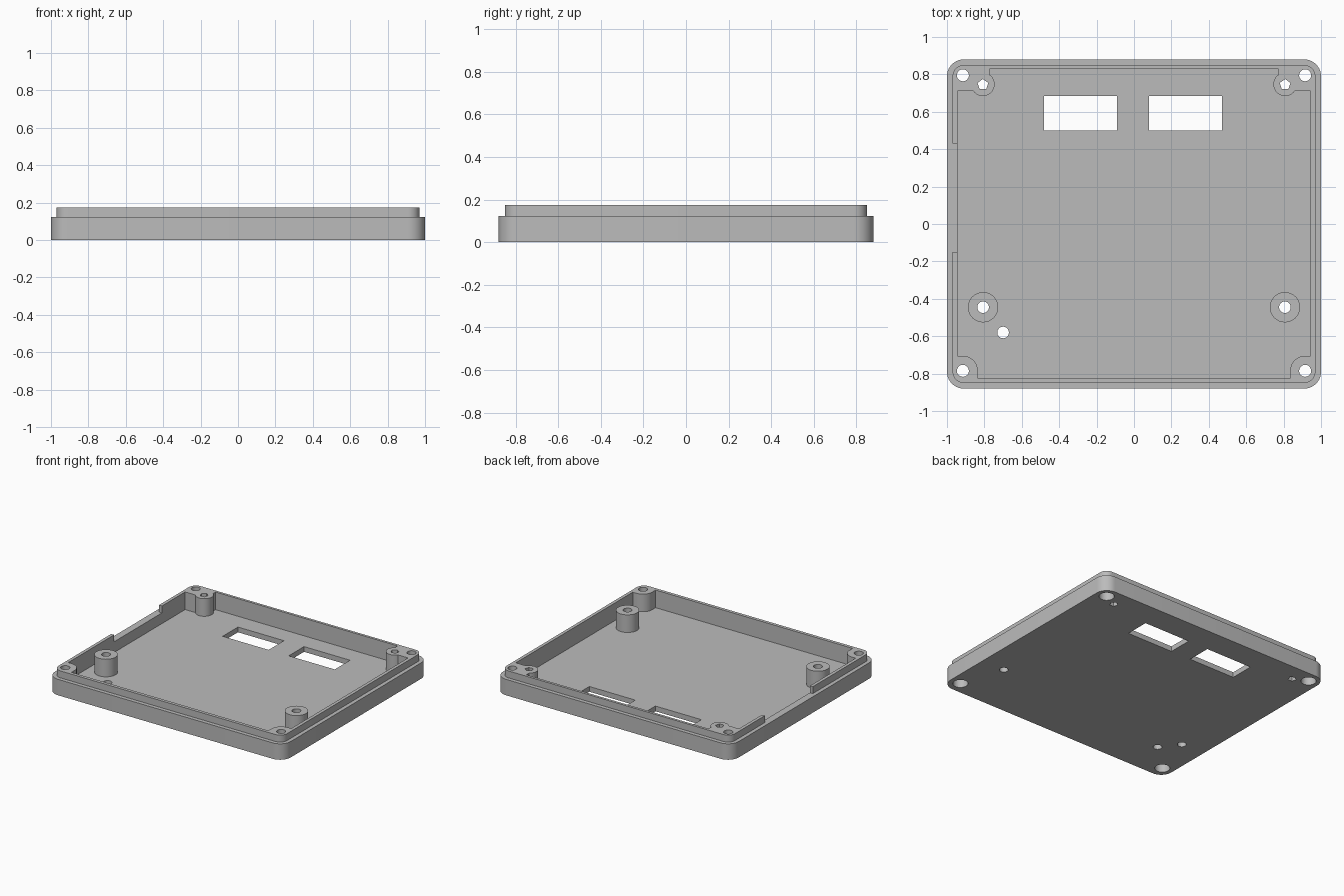
import bpy, bmesh, math

if "Cube" in bpy.data.objects:
    bpy.data.objects.remove(bpy.data.objects["Cube"])

H = 0.175  # top of the raised lip


def prism(name, pts, z0, z1):
    """Closed vertical prism over a counter-clockwise outline."""
    bm = bmesh.new()
    base = bm.faces.new([bm.verts.new((x, y, z0)) for x, y in pts])
    ext = bmesh.ops.extrude_face_region(bm, geom=[base], use_keep_orig=True)
    for v in [g for g in ext["geom"] if isinstance(g, bmesh.types.BMVert)]:
        v.co.z = z1
    bmesh.ops.recalc_face_normals(bm, faces=bm.faces)
    mesh = bpy.data.meshes.new(name)
    bm.to_mesh(mesh)
    bm.free()
    ob = bpy.data.objects.new(name, mesh)
    bpy.context.collection.objects.link(ob)
    return ob


def box(name, x0, x1, y0, y1, z0, z1, r=0.0, n=10):
    """Box with optional rounded vertical corners."""
    if not r:
        return prism(name, [(x0, y0), (x1, y0), (x1, y1), (x0, y1)], z0, z1)
    pts = []
    for k, (cx, cy) in enumerate([(x1 - r, y1 - r), (x0 + r, y1 - r),
                                  (x0 + r, y0 + r), (x1 - r, y0 + r)]):
        for i in range(n + 1):
            a = math.pi / 2 * (k + i / n)
            pts.append((cx + r * math.cos(a), cy + r * math.sin(a)))
    return prism(name, pts, z0, z1)


def rod(name, x, y, r, z0, z1, n=32):
    a = [math.pi / 2 + math.tau * i / n for i in range(n)]
    return prism(name, [(x + r * math.cos(t), y + r * math.sin(t)) for t in a], z0, z1)


def combine(ob, tool, op):
    """Apply a boolean and discard the tool."""
    mod = ob.modifiers.new("bool", 'BOOLEAN')
    mod.operation, mod.solver, mod.object = op, 'EXACT', tool
    bpy.context.view_layer.objects.active = ob
    bpy.ops.object.modifier_apply(modifier=mod.name)
    bpy.data.objects.remove(tool, do_unlink=True)


def cut(ob, tool):
    combine(ob, tool, 'DIFFERENCE')


# Outer shell with a stepped-in lip, notched on the left side
tray = box("enclosure_tray", -1, 1, -0.88, 0.88, 0, 0.122, 0.09)
lip = box("lip", -0.97, 0.97, -0.85, 0.85, 0.06, H, 0.06)
cut(lip, box("notch", -1.1, -0.9, -0.15, 0.43, 0.09, 0.4))
combine(tray, lip, 'UNION')

# Cavity, leaving corner bosses and standoffs standing
cavity = box("cavity", -0.945, 0.945, -0.825, 0.83, 0.04, 0.4)
for s in (-1, 1):
    xs = sorted((s * 0.835, s * 1.2))
    cut(cavity, box("front_corner_boss", *xs, -1.1, -0.705, -0.1, 0.6, 0.08))
    xs = sorted((s * 0.772, s * 1.2))
    cut(cavity, box("back_corner_boss", *xs, 0.71, 1.1, -0.1, 0.6))
    cut(cavity, rod("back_standoff", s * 0.808, 0.747, 0.063, -0.15, 0.65))
    cut(cavity, rod("front_standoff", s * 0.807, -0.445, 0.081, -0.1, 0.6))
cut(tray, cavity)

# Screw holes, with counterbores under the corners
for s in (-1, 1):
    for y in (-0.785, 0.795):
        cut(tray, rod("corner_hole", s * 0.915, y, 0.032, -0.1, 0.4))
        cut(tray, rod("counterbore", s * 0.915, y, 0.053, -0.1, 0.1))
    cut(tray, rod("front_hole", s * 0.807, -0.445, 0.031, -0.1, 0.4))
    cut(tray, rod("back_hole", s * 0.808, 0.745, 0.03, -0.1, 0.4, 5))

# Floor hole and the two rectangular windows
cut(tray, rod("floor_hole", -0.70, -0.58, 0.031, -0.1, 0.1))
for x0 in (-0.48, 0.08):
    cut(tray, box("window", x0, x0 + 0.39, 0.5, 0.685, -0.1, 0.1))

# Single grey colour, smooth corners with sharp edges
grey = bpy.data.materials.new("plain_grey")
grey.diffuse_color = (0.5, 0.5, 0.5, 1)
grey.use_nodes = True
grey.node_tree.nodes["Principled BSDF"].inputs["Base Color"].default_value = grey.diffuse_color
tray.data.materials.clear()
tray.data.materials.append(grey)
for p in tray.data.polygons:
    p.material_index = 0
bpy.ops.object.select_all(action='DESELECT')
tray.select_set(True)
bpy.context.view_layer.objects.active = tray
bpy.ops.object.shade_smooth_by_angle(angle=math.radians(30))
